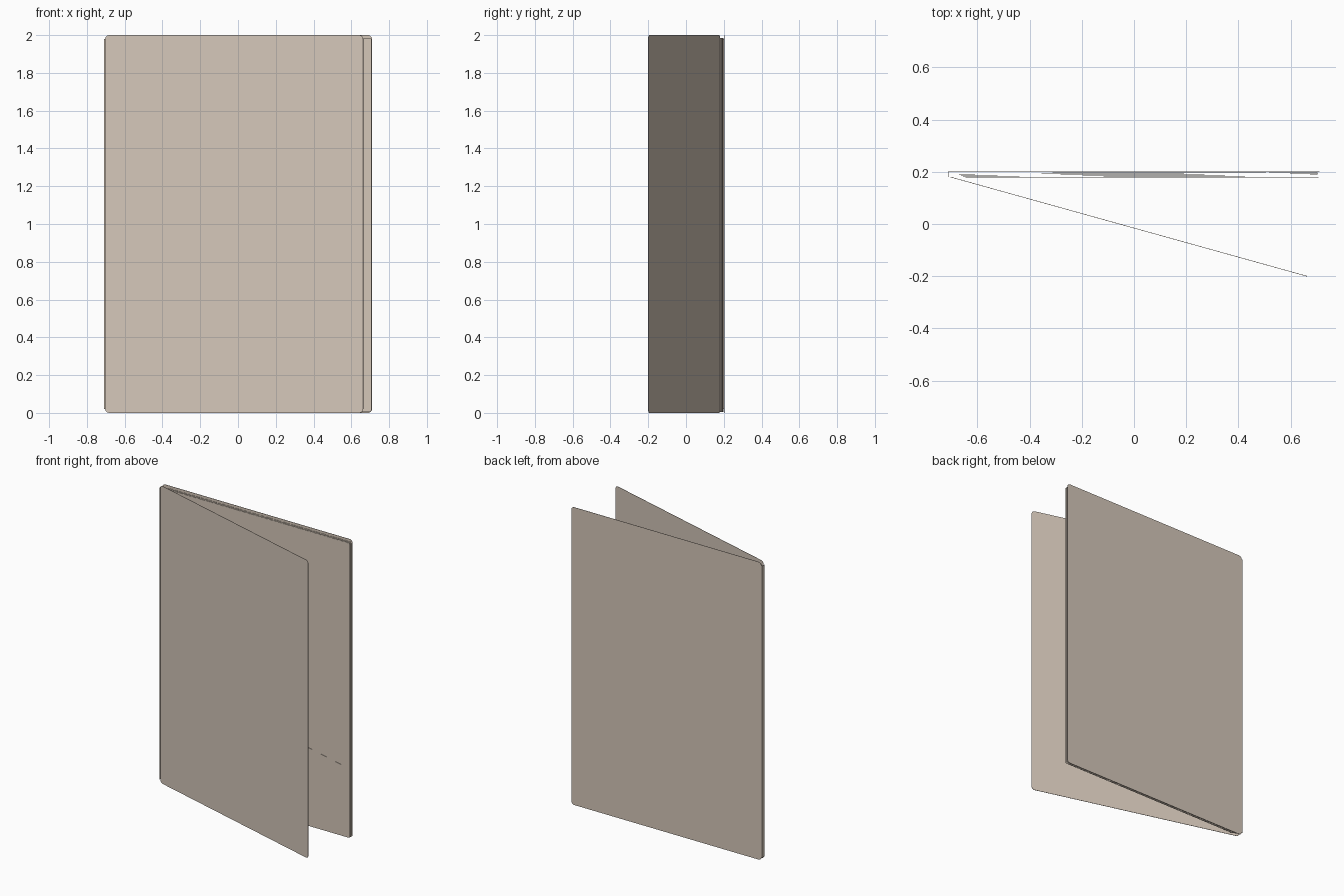
import bpy, bmesh, math
from mathutils import Vector

if "Cube" in bpy.data.objects:
    bpy.data.objects.remove(bpy.data.objects["Cube"])


def material(name, rgb):
    m = bpy.data.materials.new(name)
    m.diffuse_color = (*rgb, 1)
    m.use_nodes = True
    m.node_tree.nodes["Principled BSDF"].inputs["Base Color"].default_value = m.diffuse_color
    return m


card = material("beige card", (0.66, 0.57, 0.485))


def outline(w, z0, z1, r, steps=5):
    """Rounded rectangle from u = 0 to w and z0 to z1."""
    pts = []
    for cu, cz, start in ((w - r, z0 + r, -90), (w - r, z1 - r, 0),
                          (r, z1 - r, 90), (r, z0 + r, 180)):
        for i in range(steps + 1):
            a = math.radians(start + 90 * i / steps)
            pts.append((cu + r * math.cos(a), cz + r * math.sin(a)))
    return pts


def plate(name, start, end, pts, thick):
    """Thin upright plate along the plan line start-end, centred on that line."""
    a, b = Vector((*start, 0)), Vector((*end, 0))
    d = (b - a).normalized()
    n = Vector((d.y, -d.x, 0))
    bm = bmesh.new()
    base = a - n * thick / 2
    f = bm.faces.new([bm.verts.new(base + d * u + Vector((0, 0, z))) for u, z in pts])
    out = bmesh.ops.extrude_face_region(bm, geom=[f])
    bmesh.ops.translate(bm, vec=n * thick,
                        verts=[g for g in out["geom"] if isinstance(g, bmesh.types.BMVert)])
    bmesh.ops.recalc_face_normals(bm, faces=bm.faces)
    me = bpy.data.meshes.new(name)
    bm.to_mesh(me)
    bm.free()
    me.materials.append(card)
    ob = bpy.data.objects.new(name, me)
    bpy.context.collection.objects.link(ob)
    return ob


def rounded_plate(name, start, end, z0, z1, r, thick):
    w = math.dist(start, end)
    return plate(name, start, end, outline(w, z0, z1, r), thick)


# Covers: flat back and swung-open front, joined by a narrow spine
rounded_plate("back_cover", (-0.703, 0.2025), (0.71, 0.2025), 0, 2, 0.022, 0.002)
rounded_plate("front_cover", (-0.703, 0.18), (0.663, -0.2), 0, 2, 0.022, 0.002)
rounded_plate("spine", (-0.709, 0.179), (-0.709, 0.203), 0.02, 1.98, 0.003, 0.002)
rounded_plate("spine_hinge", (-0.709, 0.2025), (-0.69, 0.2025), 0.02, 1.98, 0.003, 0.002)

# Loose sheets, slightly fanned between the covers
sheets = [(-0.645, 0.179, 0.706, 0.179),
          (-0.655, 0.181, 0.700, 0.184),
          (-0.662, 0.185, 0.703, 0.188),
          (-0.670, 0.189, 0.705, 0.192),
          (-0.662, 0.193, 0.702, 0.196),
          (-0.655, 0.197, 0.706, 0.199)]
for i, (x0, y0, x1, y1) in enumerate(sheets):
    rounded_plate(f"sheet_{i + 1}", (x0, y0), (x1, y1), 0.005, 1.985, 0.01, 0.0012)

# Inner pocket with a slanted top edge
plate("inner_pocket", (-0.645, 0.178), (0.704, 0.178),
      [(0, 0.006), (1.349, 0.006), (1.349, 0.47), (0, 0.74)], 0.0012)
